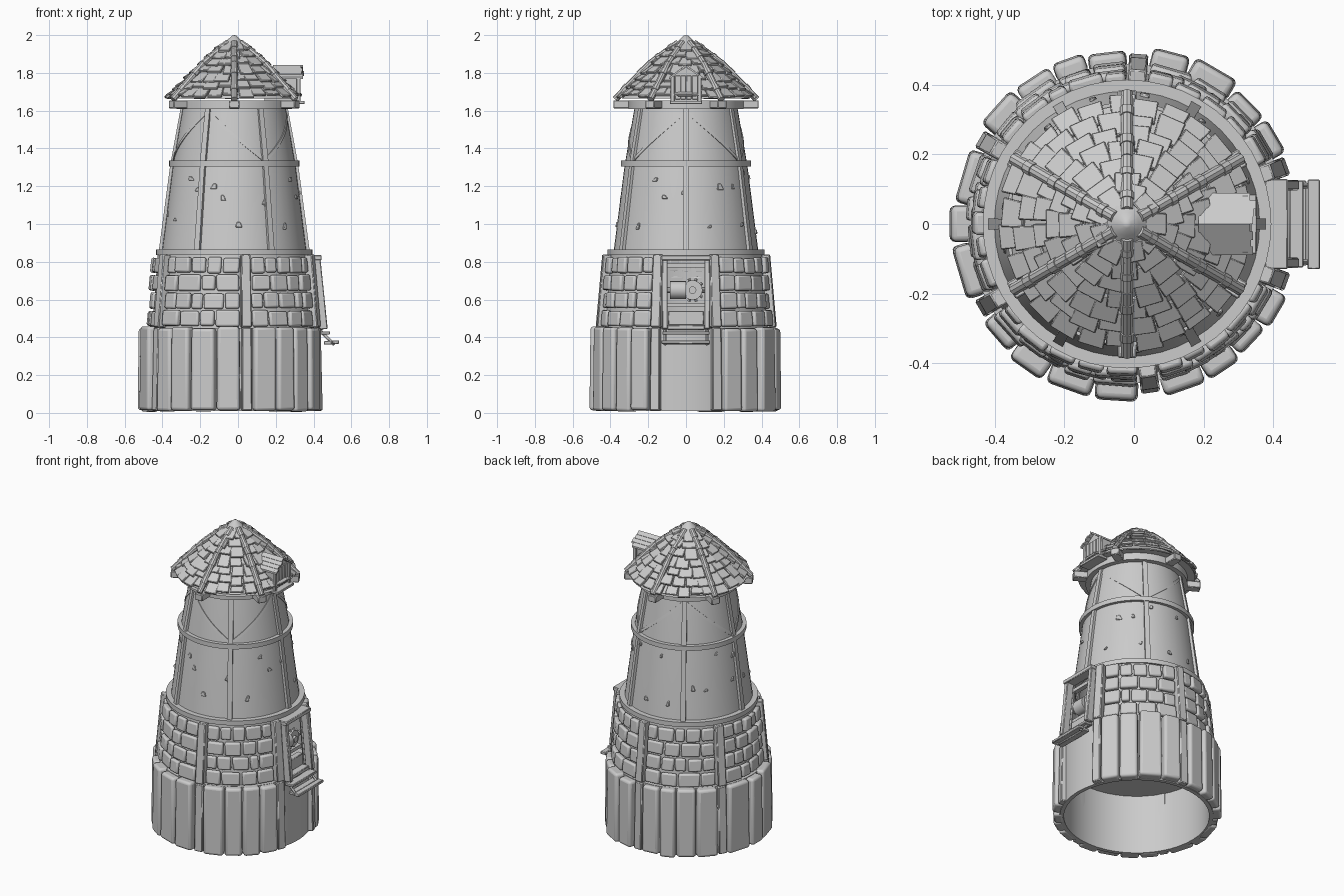
import bpy, bmesh, random
from math import radians, sin, cos, pi
from mathutils import Vector, Matrix

if "Cube" in bpy.data.objects:
    bpy.data.objects.remove(bpy.data.objects["Cube"])

random.seed(7)
CX = -0.02                      # tower axis
U = random.uniform


def finish(name, bm, bevel=0.0, seg=1, smooth=True):
    bmesh.ops.recalc_face_normals(bm, faces=bm.faces)
    me = bpy.data.meshes.new(name)
    bm.to_mesh(me)
    bm.free()
    ob = bpy.data.objects.new(name, me)
    bpy.context.collection.objects.link(ob)
    if bevel:
        m = ob.modifiers.new("bevel", 'BEVEL')
        m.width, m.segments = bevel, seg
    if smooth:
        bpy.ops.object.select_all(action='DESELECT')
        bpy.context.view_layer.objects.active = ob
        ob.select_set(True)
        bpy.ops.object.shade_smooth_by_angle(angle=radians(35))
    return ob


def pol(deg, r, z, side=0.0):
    """Point at an angle and radius, shifted sideways along the tangent."""
    a = radians(deg)
    return Vector((CX + r * cos(a) - side * sin(a), r * sin(a) + side * cos(a), z))


def slab(bm, deg, w0, w1, p0, p1, t, skew=0.0):
    """Board whose inner face runs from p0 to p1 (radius, z), thickness t outward."""
    dr, dz = p1[0] - p0[0], p1[1] - p0[1]
    l = (dr * dr + dz * dz) ** .5
    nr, nz = dz / l * t, -dr / l * t
    v = []
    for (r, z), w, sk in ((p0, w0, 0), (p1, w1, skew)):
        for s, k in ((-1, 0), (1, 0), (1, 1), (-1, 1)):
            v.append(bm.verts.new(pol(deg, r + nr * k, z + nz * k, s * w / 2 + sk)))
    for f in ((0, 1, 2, 3), (4, 5, 6, 7), (0, 1, 5, 4), (1, 2, 6, 5), (2, 3, 7, 6), (3, 0, 4, 7)):
        bm.faces.new([v[i] for i in f])


def box(bm, lo, hi):
    lo, hi = Vector(lo), Vector(hi)
    m = Matrix.Translation((lo + hi) / 2) @ Matrix.Diagonal((*(hi - lo), 1))
    bmesh.ops.create_cube(bm, size=1, matrix=m)


def rod(bm, a, b, r, n=10):
    a, b = Vector(a), Vector(b)
    q = (b - a).to_track_quat('Z', 'Y').to_matrix().to_4x4()
    bmesh.ops.create_cone(bm, cap_ends=True, segments=n, radius1=r, radius2=r,
                          depth=(b - a).length, matrix=Matrix.Translation((a + b) / 2) @ q)


def lathe(name, prof, n=48, a0=0, a1=360, closed=False):
    bm = bmesh.new()
    cols = [[bm.verts.new(pol(a0 + (a1 - a0) * i / n, r, z)) for r, z in prof] for i in range(n + 1)]
    k = len(prof)
    for i in range(n):
        for j in range(k if closed else k - 1):
            m = (j + 1) % k
            bm.faces.new((cols[i][j], cols[i + 1][j], cols[i + 1][m], cols[i][m]))
    bmesh.ops.remove_doubles(bm, verts=bm.verts, dist=1e-5)
    return finish(name, bm)


def ring(name, r, z0, z1, t):
    lathe(name, [(r - t, z0), (r, z0), (r, z1), (r - t, z1)], closed=True)


def wall_r(z):
    return .385 - (z - .86) * .133 if z < 1.31 else .325 - (z - 1.31) * .183


# Walls, floor and bands
lathe("base_wall", [(.435, .01), (.46, .01), (.46, .45), (.435, .45)], closed=True)
lathe("floor", [(0, .40), (.44, .40)])
lathe("stone_backing_wall", [(.435, .44), (.405, .84)], 40, 14, 346)
lathe("plaster_wall", [(.385, .84), (.325, 1.31), (.27, 1.63)])
ring("lower_band", .415, .835, .865, .05)
ring("upper_band", .345, 1.305, 1.335, .04)
ring("eave_ring", .305, 1.61, 1.655, .05)
lathe("roof_underside", [(0, 1.655), (.35, 1.655)])

# Lower posts, base slabs and stone courses between them
POSTS = [20, 86, 150, 210, 278, 340]
bm = bmesh.new()
for a in POSTS:
    slab(bm, a, .055, .05, (.44, .012), (.43, .45), .05)
    slab(bm, a, .055, .05, (.43, .45), (.395, .835), .05)
finish("lower_posts", bm, .005)

slabs, stones = bmesh.new(), bmesh.new()
for s, e in zip(POSTS[:-1], POSTS[1:]):
    s, e = s + 3.8, e - 3.8
    n = round((e - s) / 15)
    cuts = [s] + [s + (e - s) * (i + U(-.17, .17)) / n for i in range(1, n)] + [e]
    for c0, c1 in zip(cuts, cuts[1:]):
        w = radians(c1 - c0) * .485 - .008
        j = U(-.008, .006)
        slab(slabs, (c0 + c1) / 2, w, w * U(.92, 1), (.445 + j, U(.005, .015)),
             (.44 + j, U(.445, .458)), U(.055, .068))
    for row in range(4):
        z = .455 + row * .094
        n = 5 if row % 2 else 4
        cuts = [s] + [s + (e - s) * (i + U(-.2, .2)) / n for i in range(1, n)] + [e]
        for c0, c1 in zip(cuts, cuts[1:]):
            w = radians(c1 - c0) * (.455 - row * .009) - .009
            r = .435 - row * .008
            slab(stones, (c0 + c1) / 2, w * U(.95, 1), w * U(.95, 1), (r, z + U(0, .006)),
                 (r - .008, z + U(.08, .088)), U(.022, .036), U(-.004, .004))
finish("base_slabs", slabs, .016, 3)
finish("wall_stones", stones, .010, 2)

# Upper posts and zigzag braces wrapped on the plaster
bm = bmesh.new()
for a in range(0, 360, 60):
    for z0, z1 in ((.86, 1.31), (1.31, 1.62)):
        slab(bm, a, .032, .028, (wall_r(z0) - .01, z0), (wall_r(z1) - .01, z1), .024)
finish("upper_posts", bm)

bm = bmesh.new()
for k in range(6):
    top, step = 120 * (k // 2), 60 if k % 2 else -60
    prev = None
    for i in range(11):
        z = 1.60 - .265 * i / 10
        cur = [bm.verts.new(pol(top + step * i / 10, wall_r(z + d) + o, z + d))
               for d, o in ((-.011, -.006), (-.011, .006), (.011, .006), (.011, -.006))]
        if prev:
            for j in range(4):
                bm.faces.new((prev[j], prev[(j + 1) % 4], cur[(j + 1) % 4], cur[j]))
        prev = cur
finish("wall_braces", bm)

# Chips of broken plaster
bm = bmesh.new()
for i in range(26):
    a, z = i * 360 / 26 + U(-6, 6), U(.93, 1.27)
    w, h = U(.02, .04), U(.015, .035)
    slab(bm, a, w, w * .5, (wall_r(z) - .006, z), (wall_r(z + h) - .006, z + h), U(.009, .014), U(-.01, .01))
finish("plaster_chips", bm, .003)

# Roof: under-cone, overlapping shingles, cap
PROF = [(.34, 1.665), (.26, 1.745), (.18, 1.825), (.10, 1.90), (.03, 1.96)]
lathe("roof_core", PROF)
lathe("roof_cap", [(0, 1.93), (.07, 1.925), (.072, 1.94), (.035, 1.975), (.012, 1.997), (0, 2.0)], 12)


def roof_pt(t):
    t = min(max(t, 0), .999) * 4
    i = int(t)
    a, b = PROF[i], PROF[i + 1]
    return a[0] + (b[0] - a[0]) * (t - i), a[1] + (b[1] - a[1]) * (t - i)


bm = bmesh.new()
for row in range(7):
    r, z = roof_pt(row / 7.6)
    n = max(9, round(2 * pi * r / .078))
    for i in range(n):
        a = (i + .5 * (row % 2) + U(-.1, .1)) * 360 / n
        r0, z0 = roof_pt(row / 7.6)
        r1, z1 = roof_pt((row + 1.15) / 7.6)
        j = U(-.006, .014)
        w = 2 * pi * r / n * U(.9, 1.1)
        slab(bm, a, w, w * .85, (r0 + .012 + j, z0 + .008 - j), (r1, z1 - .002), U(.012, .018), U(-.006, .006))
finish("roof_shingles", bm, .003)

# Ridge poles with bindings, and the beam ends under them
poles, blocks = bmesh.new(), bmesh.new()
for a in range(30, 390, 60):
    pts = [pol(a, .375, 1.66), pol(a, .19, 1.85), pol(a, .04, 1.96)]
    for p, q in zip(pts, pts[1:]):
        rod(poles, p, q, .018)
        for t in (.3, .75):
            rod(poles, p.lerp(q, t - .06), p.lerp(q, t + .06), .0215)
    slab(blocks, a, .055, .055, (.29, 1.612), (.29, 1.655), .095)
finish("ridge_poles", poles)
finish("beam_ends", blocks, .004)

# Dormer: gabled body, plank roof, door boards and sill
bm = bmesh.new()
gable = [(-.07, 1.645), (.07, 1.645), (.07, 1.785), (0, 1.83), (-.07, 1.785)]
f, b = ([bm.verts.new((x, y, z)) for y, z in gable] for x in (.315, .14))
bm.faces.new(f)
bm.faces.new(b)
for i in range(5):
    bm.faces.new((f[i], f[(i + 1) % 5], b[(i + 1) % 5], b[i]))
finish("dormer_body", bm)

bm = bmesh.new()
for s in (-1, 1):
    for i in range(4):
        y0, y1 = .086 * i / 4, .086 * (i + 1) / 4
        x1 = .345 + U(-.012, .008)
        za, zb = 1.843 - y0 * .75, 1.843 - y1 * .75
        pts = [(y0, za), (y1 + .003, zb), (y1 + .003, zb - .012), (y0, za - .012)]
        e = [[bm.verts.new((x, s * y, z)) for y, z in pts] for x in (.185, x1)]
        bm.faces.new(e[0])
        bm.faces.new(e[1])
        for j in range(4):
            bm.faces.new((e[0][j], e[0][(j + 1) % 4], e[1][(j + 1) % 4], e[1][j]))
finish("dormer_roof", bm)

bm = bmesh.new()
for i in range(4):
    box(bm, (.31, -.058 + i * .03, 1.66), (.322, -.031 + i * .03, 1.785))
for s in (-1, 1):
    box(bm, (.31, s * .072 - .01, 1.645), (.33, s * .072 + .01, 1.785))
box(bm, (.28, -.085, 1.635), (.352, .085, 1.652))
finish("dormer_boards", bm, .002)

# Doorway frame, leaning with the wall
bm = bmesh.new()
for s in (-1, 1):
    o = len(bm.verts)
    slab(bm, 0, .03, .03, (.445, .44), (.405, .83), .05)
    bm.verts.ensure_lookup_table()
    for v in bm.verts[o:]:
        v.co.y += s * .112
box(bm, (.375, -.13, .808), (.443, .13, .835))
box(bm, (.40, -.10, .44), (.45, .10, .465))
box(bm, (.37, -.095, .465), (.41, .095, .54))
finish("door_frame", bm, .004)

# Step outside the doorway
bm = bmesh.new()
box(bm, (.43, -.125, .415), (.487, .125, .432))
box(bm, (.455, -.12, .362), (.496, .125, .38))
box(bm, (.499, -.13, .366), (.535, .128, .384))
for s in (-1, 1):
    rod(bm, (.43, s * .11, .44), (.51, s * .11, .36), .010, 4)
finish("door_step", bm, .003)

# Winch inside the doorway
bm = bmesh.new()
rod(bm, (.36, -.13, .65), (.36, .13, .65), .016)
rod(bm, (.36, -.085, .65), (.36, .0, .65), .048, 16)
rod(bm, (.355, .035, .65), (.385, .035, .65), .052, 20)
rod(bm, (.38, .035, .65), (.40, .035, .65), .02, 12)
for i in range(10):
    d = Vector((0, cos(i * pi / 5), sin(i * pi / 5)))
    c = Vector((.37, .035, .65))
    rod(bm, c + d * .045, c + d * .064, .008, 4)
for z in (.56, .77):
    box(bm, (.35, -.12, z), (.38, .12, z + .022))
finish("winch", bm)
